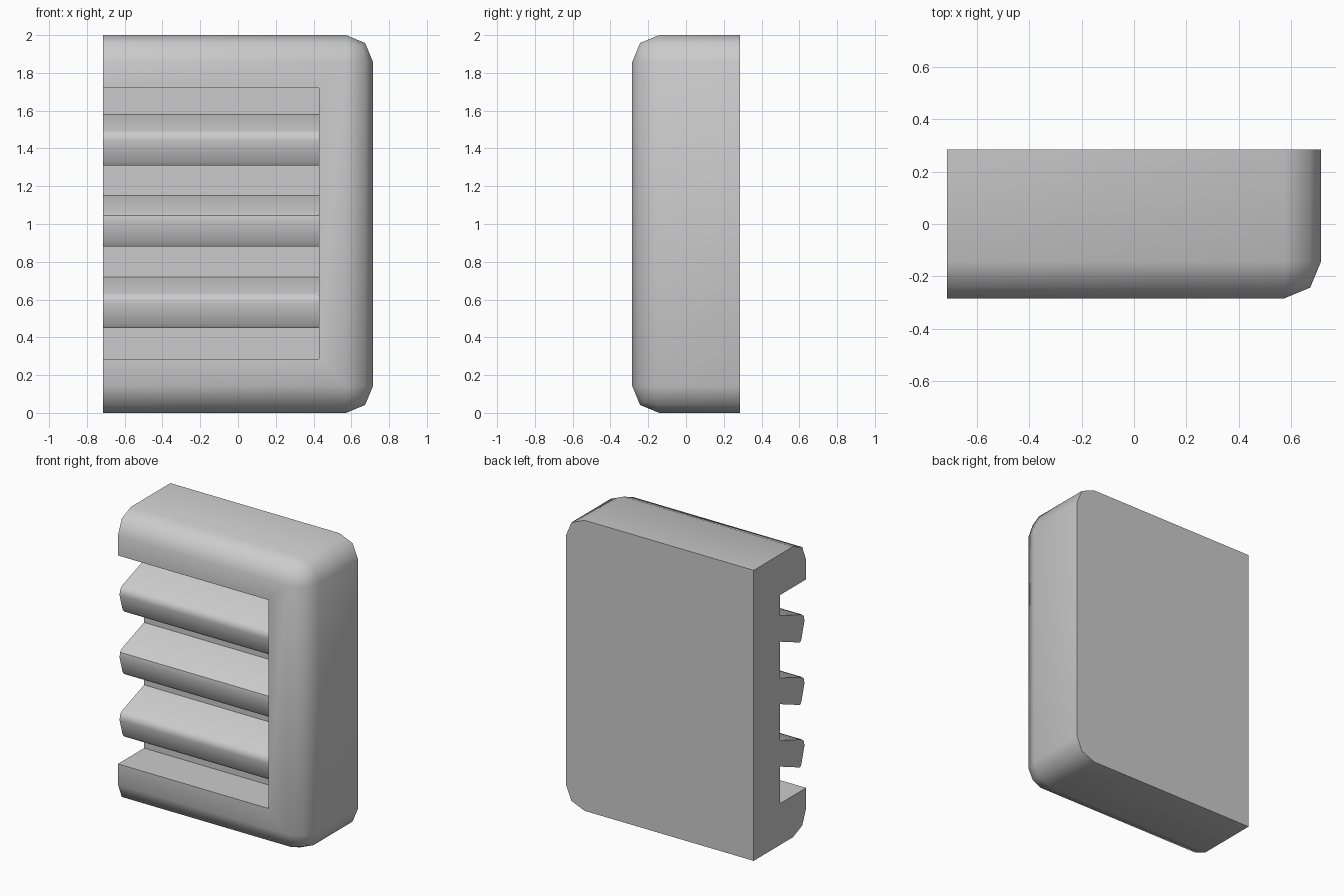
import bpy, bmesh
from mathutils import Vector
from math import radians

cube = bpy.data.objects.get("Cube")
if cube:
    bpy.data.objects.remove(cube, do_unlink=True)

# Overall extents
LEFT, RIGHT = -0.715, 0.715
FRONT, BACK = -0.285, 0.285
HEIGHT, RADIUS = 2.0, 0.143
RECESS_X = 0.43

grey = bpy.data.materials.new("plain_grey")
grey.use_nodes = True
grey.diffuse_color = (0.6, 0.6, 0.6, 1)
grey.node_tree.nodes["Principled BSDF"].inputs["Base Color"].default_value = grey.diffuse_color


def make_object(name, bm):
    bmesh.ops.recalc_face_normals(bm, faces=bm.faces)
    mesh = bpy.data.meshes.new(name)
    bm.to_mesh(mesh)
    bm.free()
    mesh.materials.append(grey)
    obj = bpy.data.objects.new(name, mesh)
    bpy.context.collection.objects.link(obj)
    return obj


def box(low, high):
    bm = bmesh.new()
    bmesh.ops.create_cube(bm, size=1)
    low, high = Vector(low), Vector(high)
    for v in bm.verts:
        v.co = (low + high) / 2 + v.co * (high - low)
    return bm


def activate(obj):
    bpy.ops.object.select_all(action="DESELECT")
    obj.select_set(True)
    bpy.context.view_layer.objects.active = obj


def smooth(obj, degrees):
    activate(obj)
    bpy.ops.object.shade_smooth_by_angle(angle=radians(degrees))


# Housing: rounded everywhere except around the back and the open end
bm = box((LEFT, FRONT, 0), (RIGHT, BACK, HEIGHT))


def is_rounded(edge):
    a, b = (v.co for v in edge.verts)
    on_back = a.y > 0 and b.y > 0
    on_open_end = a.x < 0 and b.x < 0
    across = abs(a.x - b.x) > 0.1
    on_front = a.y < 0 and b.y < 0
    on_side = a.x > 0 and b.x > 0
    return not on_back and not on_open_end and (on_side or (on_front and across))


bmesh.ops.bevel(bm, geom=[e for e in bm.edges if is_rounded(e)], offset=RADIUS,
                segments=2, profile=0.5, affect="EDGES")
housing = make_object("housing", bm)

# Recess open to the front and to one end
cutter = make_object("recess_cutter", box((-1, -0.6, 0.285), (RECESS_X, 0, 1.72)))
cutter.hide_render = True
cut = housing.modifiers.new("recess", "BOOLEAN")
cut.operation = "DIFFERENCE"
cut.solver = "EXACT"
cut.object = cutter
activate(housing)
bpy.ops.object.modifier_apply(modifier=cut.name)
bpy.data.objects.remove(cutter, do_unlink=True)

# Keep a crisp vertical crease along the rounded front corner
for edge in housing.data.edges:
    a, b = (housing.data.vertices[i].co for i in edge.vertices)
    if all(0.6 < p.x < 0.7 and p.y < -0.2 for p in (a, b)) and abs(a.z - b.z) > 1:
        edge.use_edge_sharp = True
smooth(housing, 50)

# Louvres: slanted slats with a softened nose, given as (y, drop from the top)
PROFILE = [(0, 0), (-0.24, 0.085), (-0.262, 0.105), (-0.267, 0.14),
           (-0.235, 0.25), (-0.22, 0.27), (0, 0.18)]
for name, top, angle in (("upper", 1.58, 50), ("middle", 1.15, 30), ("lower", 0.72, 50)):
    bm = bmesh.new()
    end = bm.faces.new([bm.verts.new((LEFT, y, top - drop)) for y, drop in PROFILE])
    extruded = bmesh.ops.extrude_face_region(bm, geom=[end], use_keep_orig=True)["geom"]
    bmesh.ops.translate(bm, vec=(RECESS_X - LEFT, 0, 0),
                        verts=[g for g in extruded if isinstance(g, bmesh.types.BMVert)])
    smooth(make_object(name + "_louvre", bm), angle)
